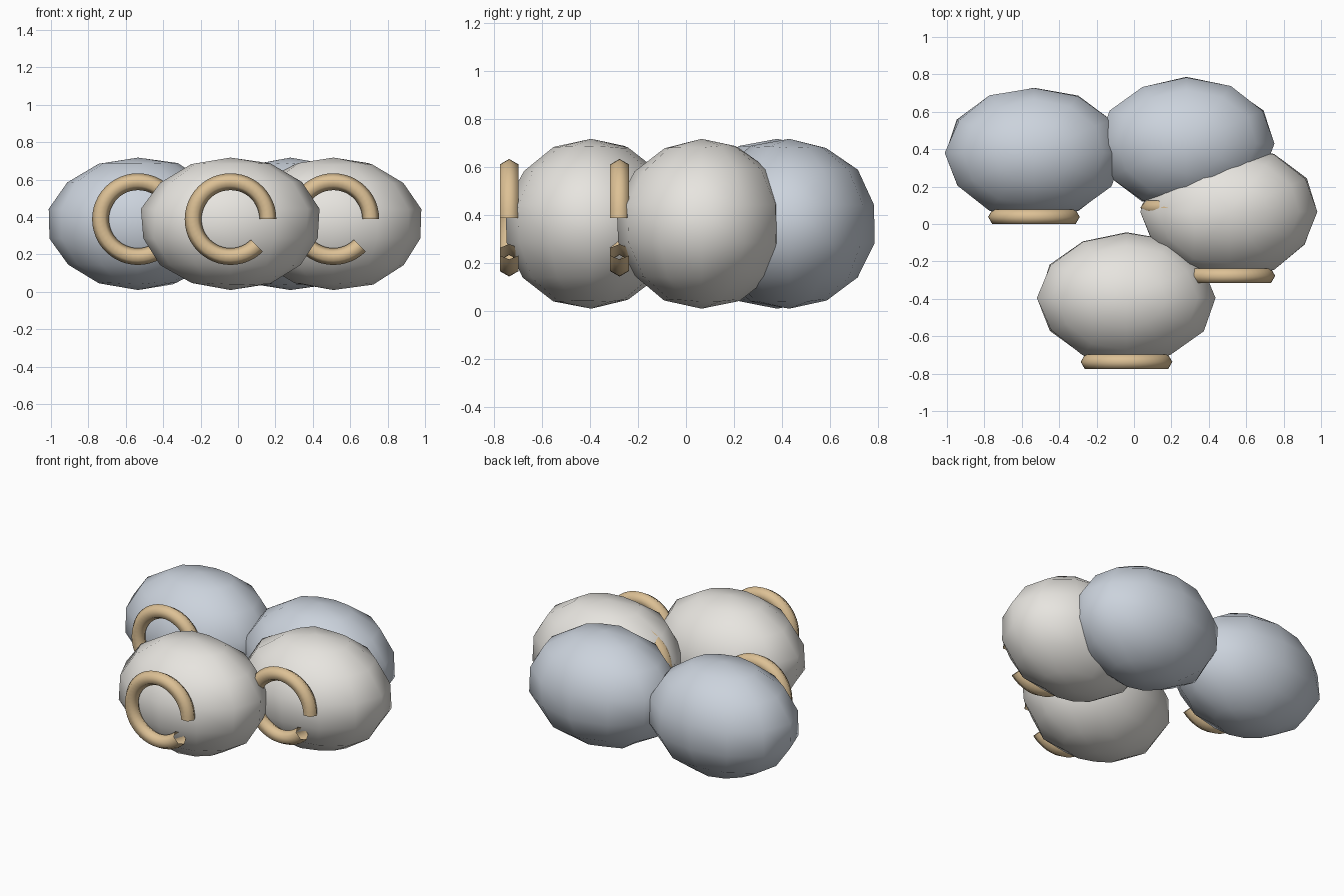
import bpy, bmesh, math, random

if "Cube" in bpy.data.objects:
    bpy.data.objects.remove(bpy.data.objects["Cube"])

random.seed(4)


def material(name, rgb):
    m = bpy.data.materials.new(name)
    m.diffuse_color = (*rgb, 1)
    m.use_nodes = True
    m.node_tree.nodes["Principled BSDF"].inputs["Base Color"].default_value = m.diffuse_color
    return m


pale = material("pale", (0.80, 0.78, 0.74))
blue = material("blue_grey", (0.60, 0.65, 0.72))
tan = material("tan", (0.72, 0.53, 0.30))


def finish(bm, name, loc, mat):
    bmesh.ops.recalc_face_normals(bm, faces=bm.faces)
    for f in bm.faces:
        f.smooth = True
    mesh = bpy.data.meshes.new(name)
    bm.to_mesh(mesh)
    bm.free()
    mesh.materials.append(mat)
    ob = bpy.data.objects.new(name, mesh)
    ob.location = loc
    bpy.context.collection.objects.link(ob)
    return ob


# Lumpy rounded body: coarse sphere, stretched and slightly roughened
def body(name, loc, mat):
    bm = bmesh.new()
    bmesh.ops.create_uvsphere(bm, u_segments=12, v_segments=7, radius=1)
    for v in bm.verts:
        k = 1 if abs(v.co.z) > 0.99 else random.uniform(0.985, 1.02)
        v.co.x *= 0.482 * k
        v.co.y *= 0.36 * k
        v.co.z *= 0.354 * k
    return finish(bm, name, loc, mat)


# Open hexagonal tube swept round seven eighths of a circle
def coil(name, loc, major=0.2, minor=0.045, steps=42, sides=6):
    bm = bmesh.new()
    loops = []
    for i in range(steps + 1):
        a = math.radians(315) * i / steps
        loop = []
        for j in range(sides):
            b = math.tau * j / sides
            r = major + minor * math.cos(b)
            loop.append(bm.verts.new((r * math.cos(a), minor * math.sin(b), r * math.sin(a))))
        loops.append(loop)
    for p, q in zip(loops, loops[1:]):
        for j in range(sides):
            k = (j + 1) % sides
            bm.faces.new((p[j], p[k], q[k], q[j]))
    return finish(bm, name, loc, tan)


# Four bodies, each with a coil on its front
places = [(-0.04, -0.395, pale), (0.51, 0.065, pale),
          (-0.535, 0.38, blue), (0.28, 0.43, blue)]
for n, (x, y, mat) in enumerate(places, 1):
    body(f"body_{n}", (x, y, 0.364), mat)
    coil(f"front_coil_{n}", (x, y - 0.342, 0.389))
